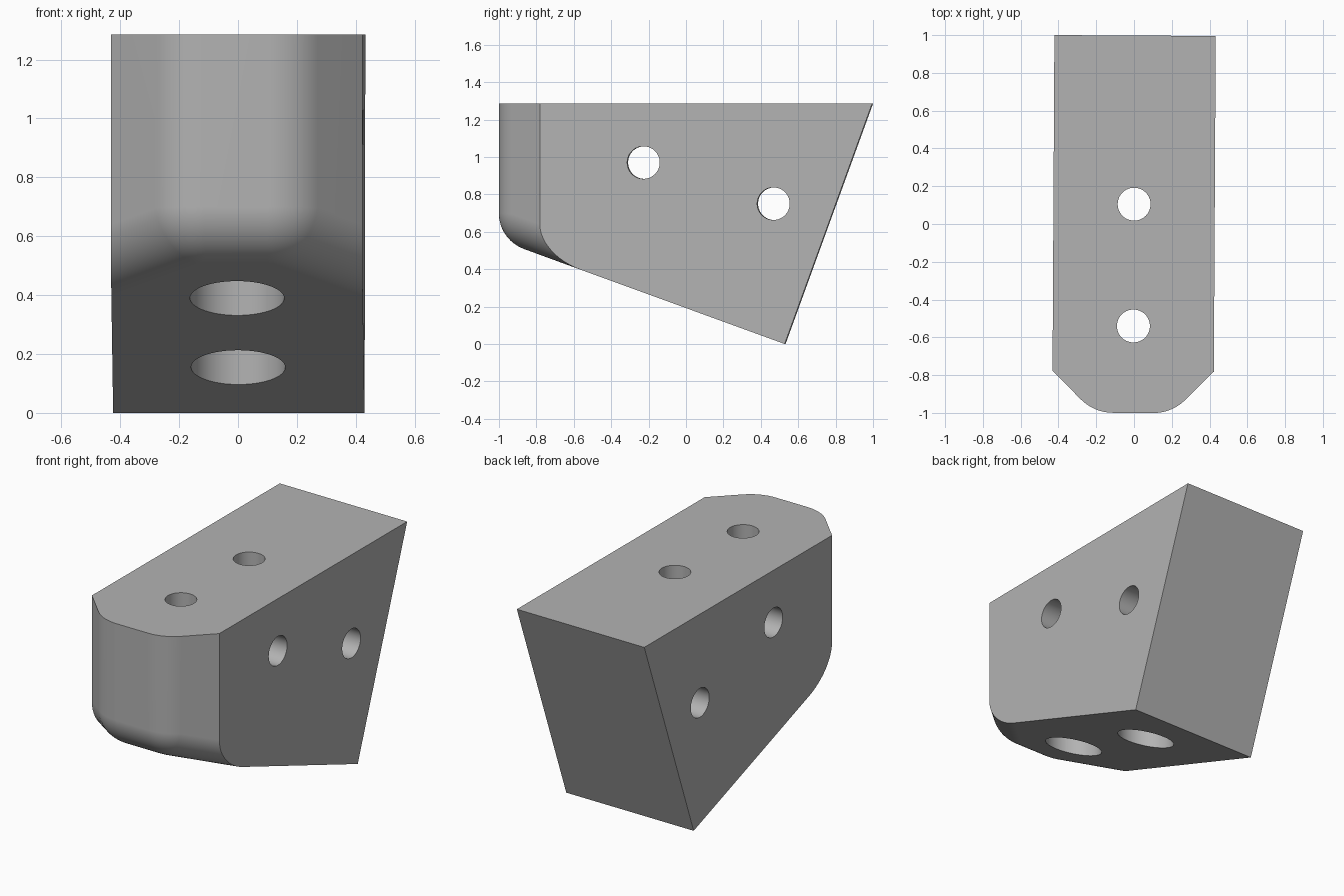
import bpy, bmesh, math
from mathutils import Vector, Matrix

cube = bpy.data.objects.get("Cube")
if cube:
    bpy.data.objects.remove(cube, do_unlink=True)

HALF_W, TOP, HEEL_Y = 0.427, 1.285, 0.53
TILT = math.radians(20)
CORNER_R, BELLY_R = 0.24, 0.204       # plan rounding and lower edge rounding
FLAT = 0.107                          # half width of the flat nose
TURN = Matrix.Rotation(-0.0056, 4, 'Z')
DOWN = Vector((0, -math.sin(TILT), -math.cos(TILT)))   # belly normal

grey = bpy.data.materials.new("plain grey")
grey.use_nodes = True
grey.diffuse_color = (0.45, 0.45, 0.45, 1)
grey.node_tree.nodes["Principled BSDF"].inputs["Base Color"].default_value = grey.diffuse_color


def make_object(name, bm):
    mesh = bpy.data.meshes.new(name)
    bmesh.ops.recalc_face_normals(bm, faces=bm.faces)
    bm.to_mesh(mesh)
    bm.free()
    mesh.materials.append(grey)
    obj = bpy.data.objects.new(name, mesh)
    bpy.context.collection.objects.link(obj)
    return obj


# Plan outline of the nose: position and outward normal at each station
half = []
for i in range(9):
    a = math.radians(45) * i / 8
    n = Vector((math.sin(a), -math.cos(a), 0))
    half.append((Vector((FLAT, CORNER_R - 1, 0)) + n * CORNER_R, n))
end, n45 = half[-1]
half.append((end + Vector((0.5, 0.5, 0)), n45))


def flip(v):
    return Vector((-v.x, v.y, v.z))


stations = [(flip(p), flip(n)) for p, n in reversed(half)] + half

# Body: wall columns run from the top down and roll round onto the sloping belly
bm = bmesh.new()
columns = []
for p, n in stations:
    c = p - n * BELLY_R
    c.z = (BELLY_R - math.sin(TILT) * (c.y - HEEL_Y)) / math.cos(TILT)
    ang = n.angle(DOWN)
    col = [bm.verts.new((p.x, p.y, TOP))]
    for k in range(13):
        t = k / 12
        d = (n * math.sin((1 - t) * ang) + DOWN * math.sin(t * ang)) / math.sin(ang)
        col.append(bm.verts.new(c + d * BELLY_R))
    columns.append(col)
for a, b in zip(columns, columns[1:]):
    for k in range(len(a) - 1):
        bm.faces.new((a[k], a[k + 1], b[k + 1], b[k]))
back_y = HEEL_Y + TOP * math.tan(TILT)
tl, tr = [bm.verts.new((s, back_y, TOP)) for s in (-0.8, 0.8)]
bl, br = [bm.verts.new((s, HEEL_Y, 0)) for s in (-0.8, 0.8)]
bm.faces.new([c[0] for c in columns] + [tr, tl])
bm.faces.new([c[-1] for c in columns] + [br, bl])
bm.faces.new((tl, tr, br, bl))

# Trim to width and close the two flat sides
for s in (-1, 1):
    bmesh.ops.bisect_plane(bm, geom=bm.verts[:] + bm.edges[:] + bm.faces[:], dist=1e-5,
                           plane_co=(s * HALF_W, 0, 0), plane_no=(s, 0, 0), clear_outer=True)
bmesh.ops.holes_fill(bm, edges=[e for e in bm.edges if e.is_boundary], sides=0)
body = make_object("bracket_body", bm)


# Drilled holes
def drill(name, radius, start, finish):
    start, finish = Vector(start), Vector(finish)
    axis = finish - start
    bm = bmesh.new()
    place = Matrix.Translation((start + finish) / 2) @ axis.to_track_quat('Z', 'Y').to_matrix().to_4x4()
    bmesh.ops.create_cone(bm, cap_ends=True, segments=64, radius1=radius, radius2=radius,
                          depth=axis.length, matrix=place)
    cutter = make_object(name, bm)
    cutter.hide_render = True
    mod = body.modifiers.new(name, 'BOOLEAN')
    mod.operation, mod.solver, mod.object = 'DIFFERENCE', 'EXACT', cutter
    return cutter


cutters = []
for y in (-0.54, 0.105):
    cutters.append(drill("bolt_hole", 0.087, (0, y, -1), (0, y, 2)))
    cutters.append(drill("bolt_head_recess", 0.16, (0, y, -1), (0, y, 1.0)))
for y, z in ((-0.225, 0.97), (0.47, 0.75)):
    cutters.append(drill("side_hole", 0.087, (-1, y, z), (1, y, z)))

bpy.context.view_layer.update()
body.data = bpy.data.meshes.new_from_object(body.evaluated_get(bpy.context.evaluated_depsgraph_get()))
body.modifiers.clear()
for cutter in cutters:
    bpy.data.objects.remove(cutter, do_unlink=True)
body.data.transform(TURN)

# Smooth rounded faces, crisp edges
bpy.ops.object.select_all(action='DESELECT')
body.select_set(True)
bpy.context.view_layer.objects.active = body
bpy.ops.object.shade_smooth_by_angle(angle=math.radians(30))
weighted = body.modifiers.new("clean_shading", 'WEIGHTED_NORMAL')
weighted.keep_sharp = True
